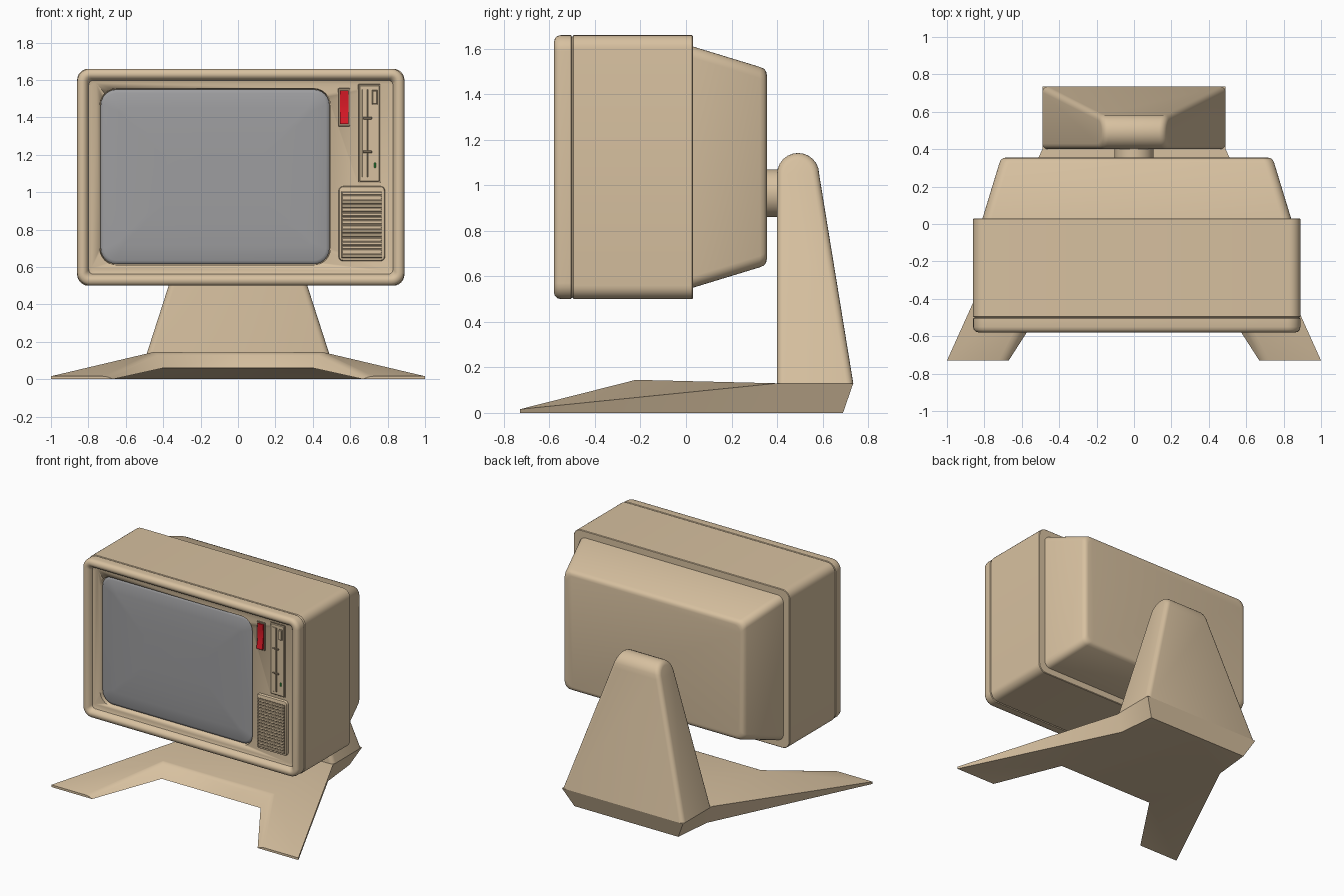
import bpy, bmesh, math

if "Cube" in bpy.data.objects:
    bpy.data.objects.remove(bpy.data.objects["Cube"])


def material(name, r, g, b):
    m = bpy.data.materials.new(name)
    m.diffuse_color = (r, g, b, 1)
    m.use_nodes = True
    m.node_tree.nodes["Principled BSDF"].inputs["Base Color"].default_value = m.diffuse_color
    return m


TAN = material("beige_plastic", 0.68, 0.53, 0.35)
SHADE = material("slot_shadow", 0.30, 0.23, 0.15)
GLASS = material("screen_grey", 0.34, 0.34, 0.35)
RED = material("switch_red", 0.70, 0.01, 0.02)
GREEN = material("lamp_green", 0.05, 0.45, 0.08)


def finish(name, bm, mat=TAN, angle=35):
    bmesh.ops.recalc_face_normals(bm, faces=bm.faces)
    me = bpy.data.meshes.new(name)
    bm.to_mesh(me)
    bm.free()
    me.materials.append(mat)
    ob = bpy.data.objects.new(name, me)
    bpy.context.collection.objects.link(ob)
    bpy.ops.object.select_all(action='DESELECT')
    ob.select_set(True)
    bpy.context.view_layer.objects.active = ob
    bpy.ops.object.shade_smooth_by_angle(angle=math.radians(angle))
    return ob


def loft(name, rect, rings, radius, mat=TAN, min_r=0.02, angle=35):
    """Stack of rounded rectangles; rect = x0, x1, z0, z1; rings = (y, inset)."""
    x0, x1, z0, z1 = rect
    bm = bmesh.new()
    loops = []
    for y, d in rings:
        r = max(radius - d, min_r)
        loop = []
        for k, (cx, cz) in enumerate([(x1 - d - r, z1 - d - r), (x0 + d + r, z1 - d - r),
                                      (x0 + d + r, z0 + d + r), (x1 - d - r, z0 + d + r)]):
            for i in range(7):
                a = (k + i / 6) * math.pi / 2
                loop.append(bm.verts.new((cx + r * math.cos(a), y, cz + r * math.sin(a))))
        loops.append(loop)
    n = len(loops[0])
    for a, b in zip(loops, loops[1:]):
        for i in range(n):
            bm.faces.new((a[i], a[(i + 1) % n], b[(i + 1) % n], b[i]))
    bm.faces.new(loops[0])
    bm.faces.new(loops[-1])
    return finish(name, bm, mat, angle)


def box(name, rect, y_front, y_back=-0.53, mat=TAN):
    return loft(name, rect, [(y_back, 0), (y_front + 0.002, 0), (y_front, 0.002)], 0.003, mat, 0.001)


def prism(name, profile, half_width, cx=0, mat=TAN, bevel=0):
    """Side profile (y, z) swept across x; half_width is a function of z."""
    bm = bmesh.new()
    left, right = [[bm.verts.new((cx + s * half_width(z), y, z)) for y, z in profile] for s in (-1, 1)]
    n = len(profile)
    bm.faces.new(left)
    bm.faces.new(right)
    for i in range(n):
        bm.faces.new((left[i], left[(i + 1) % n], right[(i + 1) % n], right[i]))
    if bevel:
        zmin = min(z for _, z in profile)
        bmesh.ops.recalc_face_normals(bm, faces=bm.faces)
        edges = [e for e in bm.edges if e.calc_face_angle(0) > math.radians(45)
                 and max(v.co.z for v in e.verts) > zmin + 0.01]
        bmesh.ops.bevel(bm, geom=edges, offset=bevel, segments=4, profile=0.5, affect='EDGES')
    return finish(name, bm, mat, 50)


# Monitor housing: front bezel, cabinet, tapered rear shell
HOUSING = (-0.86, 0.89, 0.50, 1.66)
bezel = loft("front_bezel", HOUSING,
             [(-0.54, 0.075), (-0.545, 0.062), (-0.565, 0.055), (-0.577, 0.042), (-0.58, 0.03),
              (-0.576, 0.014), (-0.566, 0.004), (-0.55, 0), (-0.506, 0), (-0.500, 0.008), (-0.49, 0.008)],
             0.07, min_r=0.025)
loft("cabinet", HOUSING, [(-0.50, 0.008), (-0.494, 0), (0.026, 0), (0.03, 0.004)], 0.06)
loft("rear_shell", HOUSING,
     [(0.02, 0.05), (0.03, 0.05), (0.325, 0.140), (0.343, 0.148), (0.352, 0.160), (0.355, 0.175)],
     0.10, min_r=0.05)

# Screen set into a well in the bezel
SCREEN = (-0.735, 0.49, 0.615, 1.55)
well = loft("screen_well_cutter", SCREEN, [(-0.505, 0), (-0.60, -0.012)], 0.085)
well.hide_render = True
well.hide_set(True)
cut = bezel.modifiers.new("screen_well", 'BOOLEAN')
cut.operation = 'DIFFERENCE'
cut.object = well
cut.solver = 'EXACT'
loft("screen", SCREEN, [(-0.50, 0.001), (-0.516, 0.001), (-0.523, 0.008), (-0.527, 0.02),
                        (-0.534, 0.10), (-0.539, 0.22), (-0.541, 0.34)], 0.085, GLASS)

# Power switch
loft("switch_frame", (0.535, 0.60, 1.352, 1.556), [(-0.53, 0), (-0.544, 0), (-0.546, 0.002)], 0.006, SHADE, 0.003)
prism("power_switch", [(-0.53, 1.365), (-0.566, 1.365), (-0.555, 1.42), (-0.551, 1.46),
                       (-0.552, 1.50), (-0.556, 1.545), (-0.53, 1.545)], lambda z: 0.023, 0.568, RED)

# Disk drive: border, face plate, slot, latch and lamp
loft("drive_border", (0.642, 0.762, 1.052, 1.578), [(-0.53, 0), (-0.541, 0), (-0.542, 0.001)], 0.004, SHADE, 0.002)
loft("drive_face", (0.648, 0.756, 1.058, 1.572), [(-0.53, 0), (-0.547, 0), (-0.55, 0.003)], 0.006, TAN, 0.002)
box("drive_slot", (0.692, 0.700, 1.08, 1.55), -0.551, mat=SHADE)
box("drive_ridge", (0.664, 0.692, 1.08, 1.55), -0.553)
for i, z in enumerate((1.21, 1.39)):
    box(f"drive_notch_{i}", (0.668, 0.716, z, z + 0.012), -0.555, mat=SHADE)
box("drive_latch_border", (0.716, 0.746, 1.468, 1.546), -0.552, mat=SHADE)
box("drive_latch", (0.720, 0.742, 1.472, 1.542), -0.562)
box("drive_lamp", (0.728, 0.737, 1.13, 1.158), -0.554, mat=GREEN)

# Speaker grille with horizontal slats
loft("grille_frame", (0.538, 0.786, 0.632, 1.032),
     [(-0.53, 0), (-0.548, 0), (-0.556, 0.004), (-0.558, 0.010)], 0.024, TAN, 0.012)
box("grille_recess", (0.553, 0.771, 0.648, 1.006), -0.559, mat=SHADE)
for i in range(16):
    z = 0.652 + i * 0.0222
    box(f"grille_slat_{i:02d}", (0.556, 0.768, z, z + 0.015), -0.566)

# Pivot joining the monitor to the neck
bm = bmesh.new()
bmesh.ops.create_cone(bm, cap_ends=True, segments=32, radius1=0.105, radius2=0.105, depth=0.08)
for v in bm.verts:
    v.co = (v.co.x, 0.38 + v.co.z, 0.965 + v.co.y)
finish("pivot", bm)

# Neck: tapered upright with a rounded top
arc = [(0.4925 - 0.0925 * math.cos(math.pi * i / 12), 1.05 + 0.092 * math.sin(math.pi * i / 12))
       for i in range(13)]
prism("stand_neck", [(0.40, 0.13)] + arc + [(0.735, 0.13)],
      lambda z: 0.49 - 0.322 * (z - 0.13), bevel=0.03)

# Base: half of a splayed two-legged foot, mirrored
P = {'A': (1, -.73, .016), 'B': (.70, -.73, .016), 'C': (.44, -.24, .143), 'D': (0, -.24, .143),
     'E': (.49, .40, .13), 'F': (0, .40, .13), 'G': (.49, .735, .13), 'H': (0, .735, .13),
     'a': (1, -.73, 0), 'b': (.67, -.73, 0), 'c': (.40, -.31, .06), 'd': (0, -.31, .06),
     'e': (.45, .40, 0), 'g': (.42, .69, 0), 'h': (0, .69, 0)}
bm = bmesh.new()
V = {k: bm.verts.new(p) for k, p in P.items()}
for f in ("AEC", "ACB", "CEFD", "DCcd", "BCcb", "ABba", "AaeE", "EegG", "GghH",
          "abc", "ace", "cdhe", "ehg", "EGHF"):
    bm.faces.new([V[k] for k in f])
front = [e for e in bm.edges if set(e.verts) in ({V['C'], V['D']}, {V['B'], V['C']})]
bmesh.ops.bevel(bm, geom=front, offset=0.02, segments=3, profile=0.5, affect='EDGES')
base = finish("stand_base", bm, TAN, 40)
mirror = base.modifiers.new("mirror", 'MIRROR')
mirror.use_clip = True
